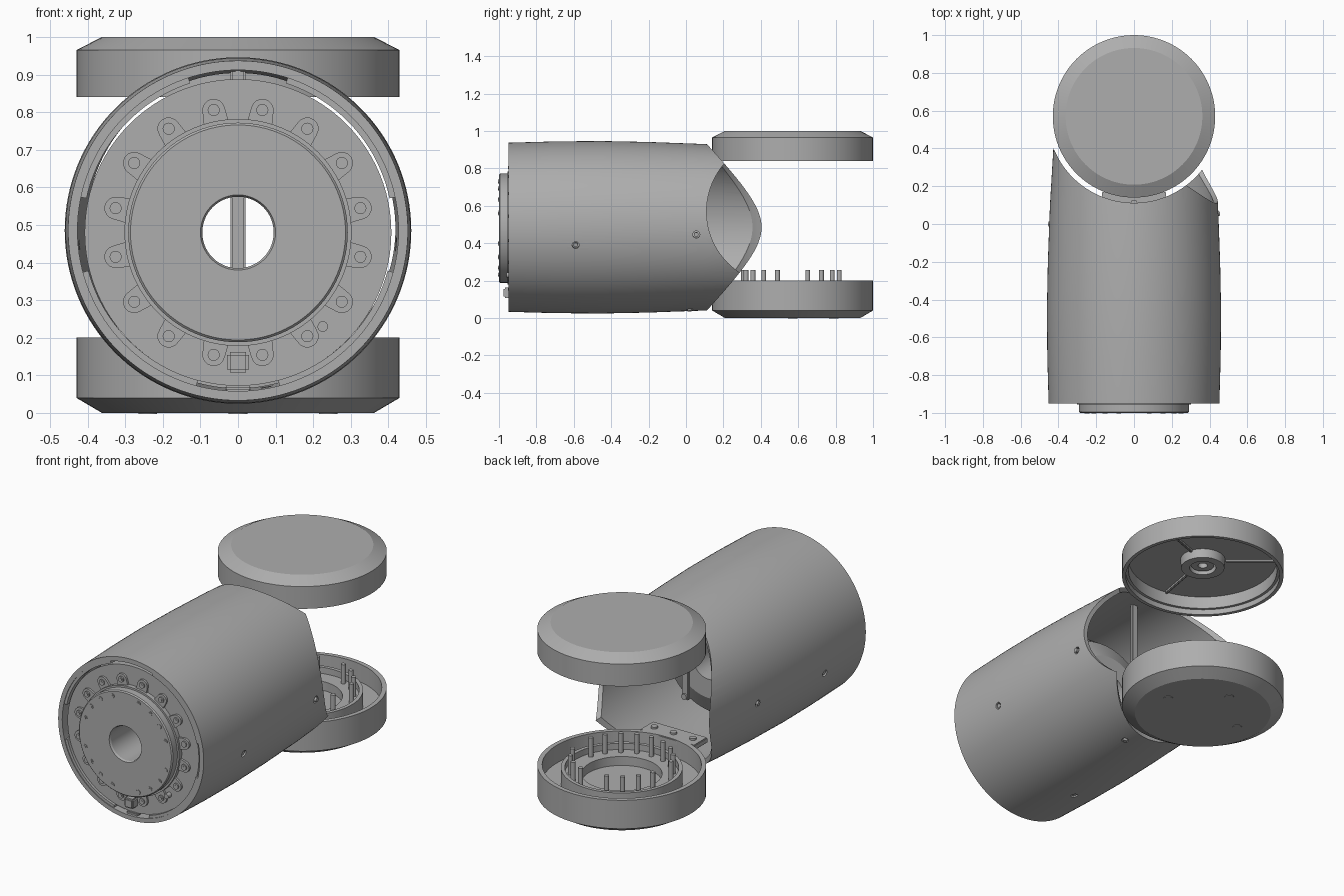
import bpy, bmesh
from math import radians, sin, cos, pi
from mathutils import Matrix, Vector

if "Cube" in bpy.data.objects:
    bpy.data.objects.remove(bpy.data.objects["Cube"])

GREY = (0.42, 0.42, 0.42, 1)
grey = bpy.data.materials.new("mid grey")
grey.use_nodes = True
grey.diffuse_color = GREY
grey.node_tree.nodes["Principled BSDF"].inputs["Base Color"].default_value = GREY

AXIS_Z = 0.48          # height of the tube axis
JOINT_Y = 0.57         # centre of the elbow joint
ALONG_Y = Matrix.Rotation(radians(-90), 4, 'X')   # turns local z into +y
TUBE = Matrix.Translation((0, 0, AXIS_Z + 0.005)) @ ALONG_Y
JOINT = Matrix.Translation((0, JOINT_Y, 0))


def finish(name, bm, matrix=Matrix()):
    bmesh.ops.remove_doubles(bm, verts=bm.verts, dist=1e-5)
    bmesh.ops.recalc_face_normals(bm, faces=bm.faces)
    bm.transform(matrix)
    mesh = bpy.data.meshes.new(name)
    bm.to_mesh(mesh)
    bm.free()
    mesh.materials.append(grey)
    ob = bpy.data.objects.new(name, mesh)
    bpy.context.collection.objects.link(ob)
    return ob


def smooth(ob):
    bpy.ops.object.select_all(action='DESELECT')
    ob.select_set(True)
    bpy.context.view_layer.objects.active = ob
    bpy.ops.object.shade_smooth_by_angle(angle=radians(25))


def lathe(name, profile, matrix, steps=96, start=0, sweep=360):
    """Turn a (radius, height) outline about local z; closed unless it starts on the axis."""
    bm = bmesh.new()
    turn = Matrix.Rotation(radians(start), 3, 'Z')
    verts = [bm.verts.new(turn @ Vector((r, 0, h))) for r, h in profile]
    edges = [bm.edges.new(p) for p in zip(verts, verts[1:])]
    if profile[0][0] > 0:
        edges.append(bm.edges.new((verts[-1], verts[0])))
    if sweep < 360:
        bm.faces.new(verts)
    out = bmesh.ops.spin(bm, geom=edges, cent=(0, 0, 0), axis=(0, 0, 1),
                         angle=radians(sweep), steps=steps)
    if sweep < 360:
        bm.faces.new([g for g in out["geom_last"] if isinstance(g, bmesh.types.BMVert)])
    bmesh.ops.dissolve_degenerate(bm, edges=bm.edges, dist=1e-5)
    ob = finish(name, bm, matrix)
    smooth(ob)
    return ob


def ring(name, r_in, r_out, h0, h1, matrix, **kw):
    return lathe(name, [(r_in, h0), (r_out, h0), (r_out, h1), (r_in, h1)], matrix, **kw)


def box(name, size, loc, bevel=0.004):
    bm = bmesh.new()
    bmesh.ops.create_cube(bm, size=1)
    bm.transform(Matrix.Diagonal((*size, 1)))
    bmesh.ops.bevel(bm, geom=bm.edges, offset=bevel, segments=2, affect='EDGES')
    return finish(name, bm, Matrix.Translation(loc))


def cylinders(name, places, r, depth, steps=16):
    """Many small cylinders in one object, each centred on a placement matrix."""
    bm = bmesh.new()
    for m in places:
        bmesh.ops.create_cone(bm, cap_ends=True, segments=steps, radius1=r,
                              radius2=r, depth=depth, matrix=m)
    ob = finish(name, bm)
    smooth(ob)
    return ob


def cut(ob, cutter):
    mod = ob.modifiers.new("cut", 'BOOLEAN')
    mod.operation = 'DIFFERENCE'
    mod.solver = 'EXACT'
    mod.object = cutter
    bpy.context.view_layer.objects.active = ob
    bpy.ops.object.modifier_apply(modifier=mod.name)
    bpy.data.objects.remove(cutter)


def on_face(r, angles, y):
    return [Matrix.Translation((r * sin(a), y, AXIS_Z + r * cos(a))) @ ALONG_Y for a in angles]


# bolt patterns: four per quadrant on the hub, sixteen even ones on the flange
hub_angles = [radians(90 * q + 18 * k) for q in range(4) for k in range(1, 5)]
ear_angles = [radians(11.25 + 22.5 * k) for k in range(16)]

# tube shell with a gentle barrel shape
outer = [(0.452, -0.95), (0.459, -0.7), (0.461, -0.45), (0.456, -0.2), (0.445, 0.1), (0.424, 0.45)]
inner = [(r - 0.025, y) for r, y in reversed(outer)]
shell = lathe("tube_shell", outer + inner, TUBE, steps=128)

# joint clearance, side scoop and screw holes
cut(shell, cylinders("joint_cutter", [Matrix.Translation((0, JOINT_Y, 0.5))], 0.458, 2, 128))
cut(shell, cylinders("scoop_cutter", [Matrix.Translation((0.6, 0.5, 0.57))
                                      @ Matrix.Rotation(radians(90), 4, 'Y')], 0.39, 0.9, 96))
screws = []
for angle, y, _ in [(-12, -0.59, 0), (-5, 0.055, 0), (192, -0.59, 0), (185, 0.0, 0),
                    (-100, -0.59, 0), (-80, 0.02, 0)]:
    a = radians(angle)
    out = Vector((cos(a), 0, sin(a)))
    screws.append(Matrix.Translation(out * 0.445 + Vector((0, y, AXIS_Z + 0.005)))
                  @ out.to_track_quat('Z', 'Y').to_matrix().to_4x4())
cut(shell, cylinders("screw_cutter", screws, 0.019, 0.08))
smooth(shell)
cylinders("shell_screws", screws, 0.012, 0.02)

# front rim clips
for start, sweep in [(15, 60), (105, 60), (192, 60), (288, 60)]:
    ring("rim_clip", 0.412, 0.432, -0.945, -0.90, TUBE, steps=24, start=start, sweep=sweep)

# flange, hub and motor body with a through bore
FACE = Matrix.Translation((0, 0, AXIS_Z)) @ ALONG_Y
ring("front_flange", 0.28, 0.408, -0.93, -0.88, FACE)
lathe("front_hub", [(0.095, -0.99), (0.10, -1.0), (0.286, -1.0), (0.292, -0.994),
                    (0.292, -0.90), (0.095, -0.90)], FACE)
ring("hub_seat", 0.285, 0.302, -0.955, -0.92, FACE)
lathe("motor_body", [(0.095, -0.9), (0.37, -0.9), (0.37, -0.35), (0.30, -0.25),
                     (0.20, -0.2), (0.095, -0.2)], FACE)
hub_bolts = on_face(0.262, hub_angles, -1.0)
cylinders("hub_bolts", hub_bolts, 0.013, 0.006)
cylinders("hub_bolt_sockets", hub_bolts, 0.007, 0.009, 6)

# bolted ears round the hub
bm = bmesh.new()
for a in ear_angles:
    outline = [(-0.034, 0.29), (0.034, 0.29)]
    outline += [(0.03 * cos(t * pi / 8), 0.332 + 0.03 * sin(t * pi / 8)) for t in range(9)]
    verts = [bm.verts.new((x * cos(a) + z * sin(a), -0.942, z * cos(a) - x * sin(a)))
             for x, z in outline]
    face = bm.faces.new(verts)
    solid = bmesh.ops.extrude_face_region(bm, geom=[face])["geom"]
    bmesh.ops.translate(bm, vec=(0, 0.02, 0),
                        verts=[g for g in solid if isinstance(g, bmesh.types.BMVert)])
smooth(finish("flange_ears", bm, Matrix.Translation((0, 0, AXIS_Z))))
ear_bolts = on_face(0.332, ear_angles, -0.943)
cylinders("ear_bolts", ear_bolts, 0.016, 0.012)
cylinders("ear_bolt_sockets", ear_bolts, 0.008, 0.016, 6)
cylinders("locating_pin", on_face(0.337, [radians(138)], -0.945), 0.014, 0.03)
box("front_connector", (0.058, 0.05, 0.055), (0, -0.95, 0.135), 0.008)
box("lower_rim_tab", (0.07, 0.03, 0.015), (0, -0.925, 0.066))

# cable strut seen through the bore
box("cable_strut", (0.04, 0.02, 0.57), (0, 0.0, 0.635))
cylinders("strut_screw", [Matrix.Translation((0, 0.01, 0.37)) @ ALONG_Y], 0.016, 0.02)

# upper joint cap, hollow underneath
lathe("upper_cap", [(0, 1.0), (0.362, 1.0), (0.43, 0.965), (0.43, 0.84), (0.41, 0.84),
                    (0.41, 0.87), (0.395, 0.87), (0.395, 0.94), (0, 0.94)], JOINT)
lathe("upper_cap_boss", [(0.07, 0.945), (0.12, 0.945), (0.115, 0.89), (0.07, 0.89)], JOINT)
ring("upper_cap_bearing", 0.025, 0.06, 0.905, 0.945, JOINT, steps=48)
for a in (20, 140, 260):
    m = JOINT @ Matrix.Rotation(radians(a), 4, 'Z')
    rib = box("upper_cap_rib", (0.27, 0.014, 0.02), (0.255, 0, 0.935))
    rib.matrix_world = m @ Matrix.Translation((0, 0, 0))

# lower joint cup with raised pin ring
lathe("lower_cup", [(0, 0), (0.362, 0), (0.43, 0.04), (0.43, 0.2), (0.405, 0.2),
                    (0.405, 0.1), (0, 0.1)], JOINT)
ring("cup_inner_wall", 0.29, 0.31, 0.09, 0.185, JOINT)
ring("cup_pin_ring", 0.205, 0.292, 0.09, 0.15, JOINT)
cylinders("cup_pins", [JOINT @ Matrix.Translation((0.262 * sin(a), 0.262 * cos(a), 0.195))
                       for a in hub_angles + [pi]], 0.013, 0.125)
feet = [JOINT @ Matrix.Translation((x, y, 0.003)) for x, y in [(0.24, 0), (0, 0.22), (-0.24, 0)]]
cylinders("cup_foot_screws", feet, 0.025, 0.012)

# bracket joining cup and tube
box("joint_bracket", (0.34, 0.12, 0.03), (0, 0.11, 0.185))
cylinders("bracket_bolts", [Matrix.Translation((x, 0.11, 0.2)) for x in (-0.12, 0, 0.12)], 0.018, 0.02)
